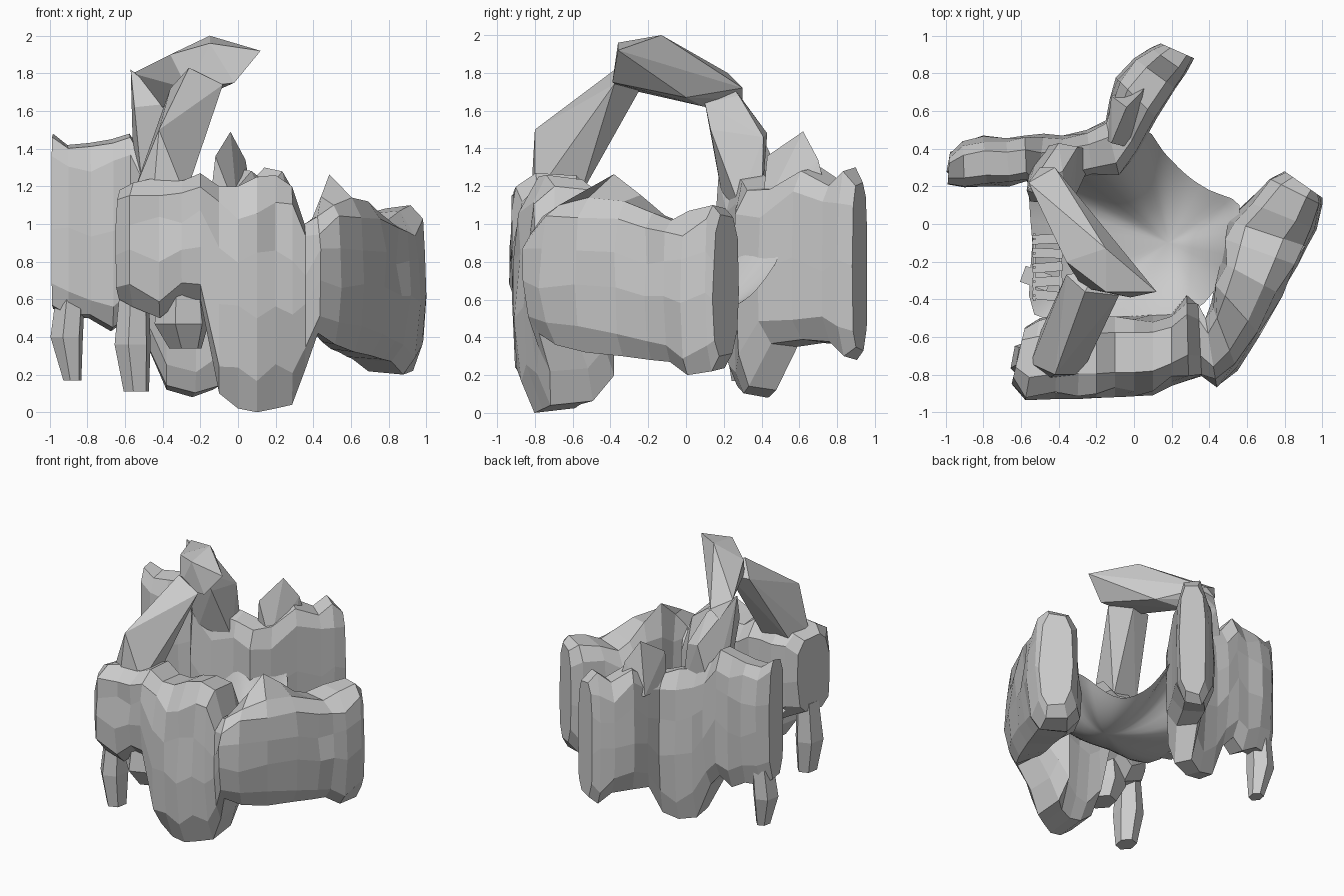
import bpy, bmesh, math, random
from mathutils import Vector

random.seed(4)


def finish(name, bm, smooth=False):
    bmesh.ops.recalc_face_normals(bm, faces=bm.faces[:])
    me = bpy.data.meshes.new(name)
    bm.to_mesh(me)
    bm.free()
    for p in me.polygons:
        p.use_smooth = smooth
    ob = bpy.data.objects.new(name, me)
    bpy.context.collection.objects.link(ob)
    return ob


def bridge(bm, rings):
    n = len(rings[0])
    for a, b in zip(rings, rings[1:]):
        for i in range(n):
            j = (i + 1) % n
            bm.faces.new((a[i], a[j], b[j], b[i]))


# rocky wall: stations give outer xy, inner xy, bottom z, top z, inner lift
PROFILE = [(.25, 0), (.06, .16), (.0, .45), (.03, .7), (.08, .9), (.3, 1),
           (.78, .98), (.95, .86), (1, .5), (.95, .16), (.75, .02)]


def rock_wall(name, stations):
    bm = bmesh.new()
    rings = []
    for xo, yo, xi, yi, z0, z1, *lift in stations:
        ring = []
        for k, (u, v) in enumerate(PROFILE):
            if 0 < k < 10 and v < .95:
                u = min(1, max(0, u + random.uniform(-.05, .05)))
                v += random.uniform(-.06, .03)
            z = z0 + (z1 - z0) * v
            if lift and k == 6:
                z += lift[0]
            ring.append(bm.verts.new((xo + (xi - xo) * u, yo + (yi - yo) * u, z)))
        rings.append(ring)
    bridge(bm, rings)
    bm.faces.new(rings[0])
    bm.faces.new(rings[-1])
    return finish(name, bm)


# tapered rock column: stacked rings of (x, y, z, radius)
def rock_column(name, levels, sides=6):
    bm = bmesh.new()
    rings = []
    for x, y, z, r in levels:
        rings.append([bm.verts.new((x + r * math.cos(math.tau * i / sides + .3),
                                    y + 1.2 * r * math.sin(math.tau * i / sides + .3), z))
                      for i in range(sides)])
    bridge(bm, rings)
    bm.faces.new(rings[0])
    bm.faces.new(rings[-1])
    return finish(name, bm)


# faceted boulder from corner points
def boulder(name, pts):
    bm = bmesh.new()
    vs = [bm.verts.new(p) for p in pts]
    res = bmesh.ops.convex_hull(bm, input=vs)
    bad = {v for v in res['geom_interior'] + res['geom_unused'] if isinstance(v, bmesh.types.BMVert)}
    bmesh.ops.delete(bm, geom=list(bad), context='VERTS')
    return finish(name, bm)


def box(name, loc, size, rot=(0, 0, 0)):
    bpy.ops.mesh.primitive_cube_add(size=1, location=loc, rotation=rot)
    ob = bpy.context.object
    ob.name = name
    ob.scale = size
    return ob


# front wall turning into the right slab
rock_wall("front_and_right_rock_wall", [
    (-.65, -.85, -.58, -.55, .6, 1.18), (-.58, -.95, -.5, -.5, .56, 1.22),
    (-.42, -.93, -.4, -.48, .5, 1.25), (-.3, -.93, -.28, -.48, .6, 1.23),
    (-.2, -.93, -.2, -.48, .6, 1.27), (-.1, -.92, -.1, -.48, .1, 1.2),
    (0, -.92, 0, -.48, .02, 1.2), (.1, -.91, .1, -.48, 0, 1.25),
    (.2, -.86, .2, -.46, .02, 1.26), (.29, -.83, .28, -.38, .04, 1.2),
    (.36, -.82, .34, -.42, .22, 1.0),
    (.44, -.87, .38, -.5, .42, 1.04), (.55, -.78, .41, -.42, .36, 1.1, .06),
    (.68, -.6, .43, -.32, .32, 1.14, .14), (.79, -.38, .46, -.2, .3, 1.12, .05),
    (.87, -.22, .48, -.08, .28, 1.06), (.92, -.12, .5, .02, .27, 1.02),
    (.97, -.03, .6, .12, .2, 1.07), (1, .1, .72, .24, .22, 1.1),
    (1, .14, .8, .28, .3, 1.05)])

# left and back wall
rock_wall("back_rock_wall", [
    (-.98, .37, -.99, .21, .55, 1.48), (-.91, .44, -.9, .19, .5, 1.42),
    (-.8, .47, -.78, .2, .5, 1.43), (-.68, .46, -.66, .2, .43, 1.45),
    (-.58, .47, -.57, .22, .5, 1.48), (-.48, .48, -.52, .14, .4, 1.36),
    (-.38, .48, -.38, .2, .12, 1.28), (-.25, .5, -.22, .24, .08, 1.25),
    (-.15, .55, -.08, .26, .12, 1.2), (-.13, .66, .02, .38, .35, 1.2),
    (-.1, .78, .12, .56, .37, 1.3), (0, .88, .22, .72, .36, 1.22),
    (.08, .94, .28, .8, .28, 1.3), (.14, .96, .32, .88, .33, 1.22)])

# hanging rock feet, underside lump and back peak
rock_column("left_foot", [(-.89, .32, .62, .08), (-.91, .31, .4, .09), (-.88, .3, .17, .05)])
rock_column("front_left_foot", [(-.55, -.72, .66, .08), (-.56, -.73, .36, .1), (-.54, -.73, .11, .07)])
rock_column("front_underside_rock", [(-.3, -.7, .7, .12), (-.3, -.7, .47, .15), (-.28, -.68, .34, .09)])
boulder("back_peak", [
    (-.12, .43, 1.36), (-.04, .62, 1.49), (.04, .7, 1.34), (-.15, .45, 1.1),
    (.0, .4, 1.05), (-.12, .68, 1.1), (.06, .58, 1.05), (.08, .76, 1.1)])

# stone arch
boulder("arch_top", [
    (.12, -.36, 1.92), (-.02, -.39, 1.75), (-.15, -.13, 2.0), (-.15, -.36, 1.96),
    (-.36, -.2, 1.9), (-.27, -.34, 1.72), (-.56, .22, 1.8), (-.42, .3, 1.72),
    (-.5, .3, 1.66), (-.4, .1, 1.62), (-.2, 0, 1.67), (-.32, .05, 1.88)])
boulder("arch_front_leg", [
    (-.26, -.36, 1.83), (-.08, -.38, 1.74), (-.2, -.24, 1.72), (-.36, -.27, 1.72),
    (-.42, -.8, 1.5), (-.45, -.82, 1.15), (-.55, -.74, 1.18), (-.28, -.8, 1.15),
    (-.28, -.56, 1.15), (-.5, -.58, 1.15)])
boulder("arch_back_leg", [
    (-.57, .18, 1.82), (-.55, .12, 1.62), (-.36, .1, 1.64), (-.38, .28, 1.68),
    (-.56, .25, 1.45), (-.4, .43, 1.48), (-.3, .41, 1.46), (-.32, .13, 1.5),
    (-.5, .2, 1.1), (-.25, .28, 1.1), (-.25, .4, 1.1), (-.5, .4, 1.1)])

# smooth bowl floor with a rounded rim
RIM = [Vector(p) for p in (
    (.56, .1, .72), (.4, .18, .6), (.28, .26, .57), (.16, .38, .66), (.06, .5, .86),
    (-.08, .4, 1.0), (-.2, .28, .9), (-.53, .22, .7), (-.54, -.1, .66), (-.53, -.48, .66),
    (-.2, -.5, .66), (.1, -.5, .64), (.32, -.46, .68), (.46, -.3, .76), (.52, -.1, .82))]
dense = []
for i in range(len(RIM)):
    p0, p1, p2, p3 = (RIM[(i + k) % len(RIM)] for k in (-1, 0, 1, 2))
    for t in (0, .33, .67):
        dense.append(.5 * (2 * p1 + (p2 - p0) * t + (2 * p0 - 5 * p1 + 4 * p2 - p3) * t * t
                           + (3 * p1 - p0 - 3 * p2 + p3) * t ** 3))
bm = bmesh.new()
c = Vector((.18, -.1, .47))
rings = []
for s in range(1, 10):
    t = s / 9
    rings.append([bm.verts.new((c.x + (p.x - c.x) * t, c.y + (p.y - c.y) * t,
                                c.z + (p.z - c.z) * t ** 2)) for p in dense])
bridge(bm, rings)
mid = bm.verts.new(c)
for i in range(len(dense)):
    bm.faces.new((mid, rings[0][i], rings[0][(i + 1) % len(dense)]))
finish("bowl_floor", bm, True)

# plank steps with rails at the left entrance
for i in range(5):
    y = -.38 + .075 * i
    box("step_plank", (-.46, y, .67 + .012 * i), (.16, .05, .015), (0, 0, random.uniform(-.1, .1)))
    box("step_post", (-.53, y, .7), (.012, .012, .1))
for x in (-.53, -.39):
    box("step_rail", (x, -.23, .67), (.015, .36, .03))
box("side_plank", (-.52, -.29, .65), (.15, .09, .02), (0, 0, -.35))
